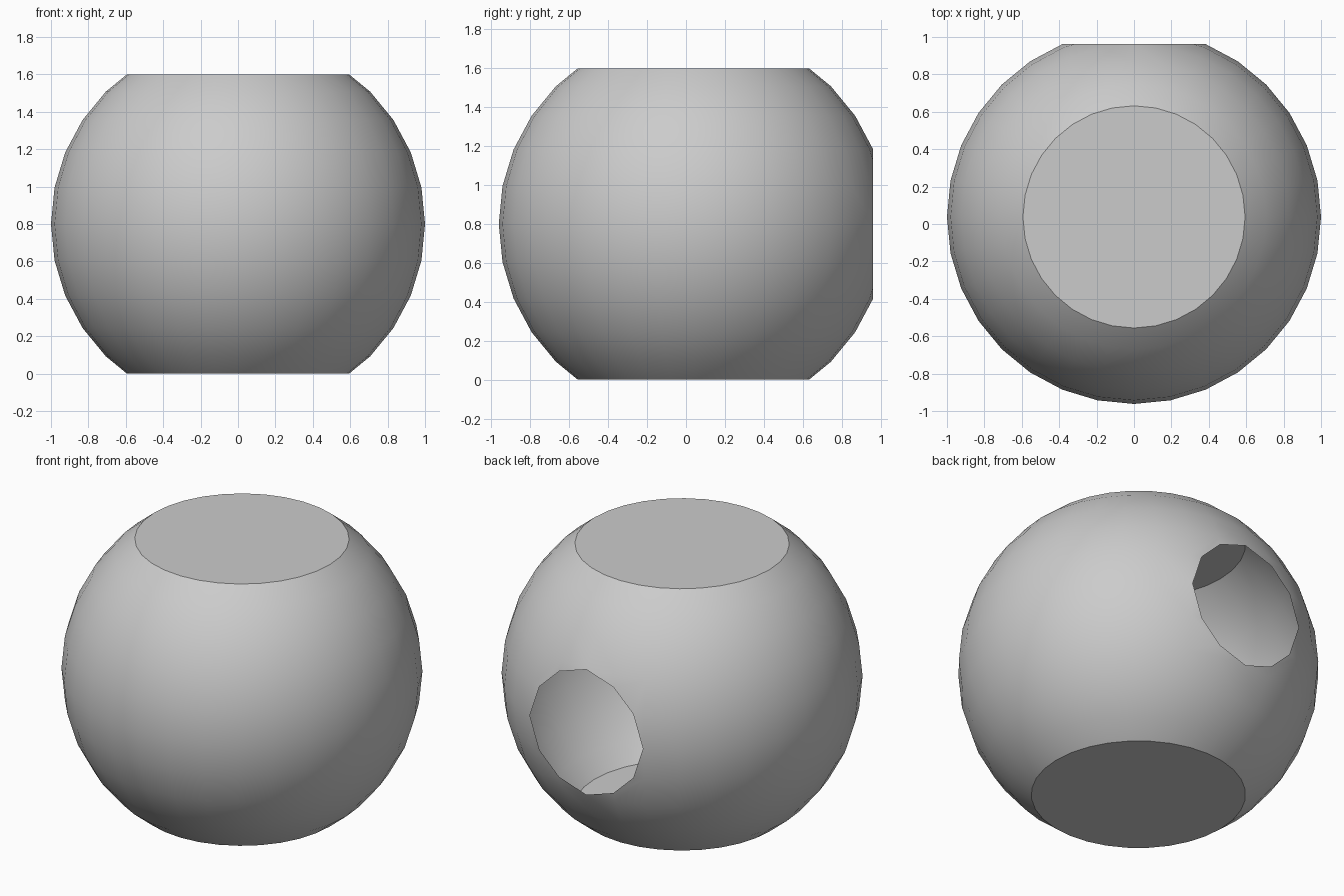
import bpy, bmesh
from math import cos, radians
from mathutils import Vector

if "Cube" in bpy.data.objects:
    bpy.data.objects.remove(bpy.data.objects["Cube"])

CENTRE = Vector((0, 0.038, 0.8))
bm = bmesh.new()

# sphere shell
bmesh.ops.create_uvsphere(bm, u_segments=32, v_segments=16, radius=1.0)


def slice_off(direction, distance, capped):
    """Remove everything beyond a plane, optionally closing the cut."""
    n = Vector(direction)
    bmesh.ops.bisect_plane(
        bm, geom=bm.verts[:] + bm.edges[:] + bm.faces[:], dist=1e-4,
        plane_co=n * distance, plane_no=n, clear_outer=True)
    if capped:
        rim = [e for e in bm.edges
               if all(abs(v.co.dot(n) - distance) < 1e-3 for v in e.verts)]
        bmesh.ops.contextual_create(bm, geom=rim)


# flat closed top and base
slice_off((0, 0, 1), 0.8, True)
slice_off((0, 0, -1), 0.8, True)
bmesh.ops.recalc_face_normals(bm, faces=bm.faces[:])

# open round hole at the back
slice_off((0, 1, 0), cos(radians(22.5)), False)

bmesh.ops.translate(bm, verts=bm.verts[:], vec=CENTRE)
mesh = bpy.data.meshes.new("hollow_sphere_shell")
bm.to_mesh(mesh)
bm.free()
shell = bpy.data.objects.new("hollow_sphere_shell", mesh)
bpy.context.collection.objects.link(shell)

# smooth wall, crisp cap rims
bpy.context.view_layer.objects.active = shell
shell.select_set(True)
bpy.ops.object.shade_smooth_by_angle(angle=radians(30))
